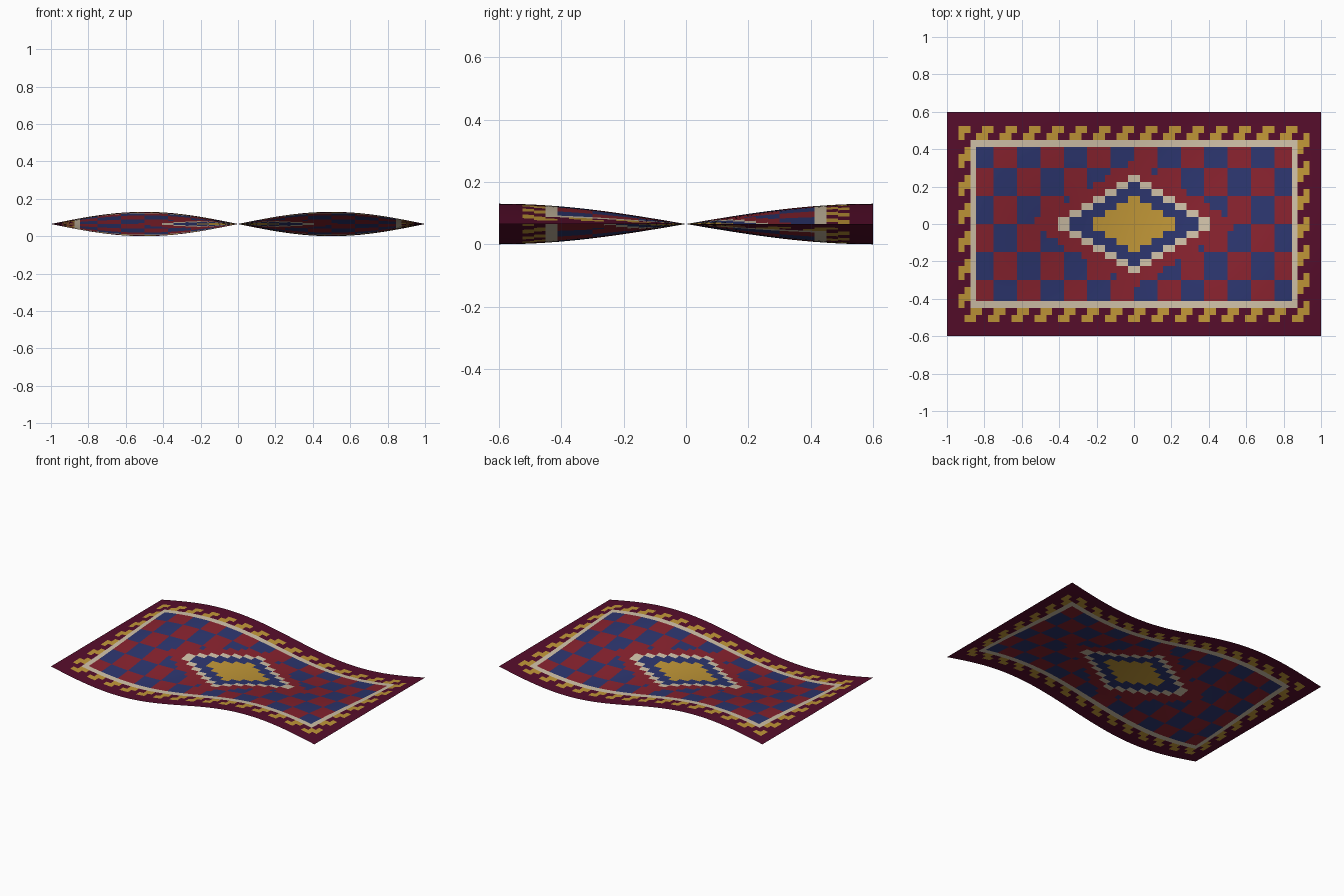
import bpy
import bmesh
from math import sin, pi

if "Cube" in bpy.data.objects:
    bpy.data.objects.remove(bpy.data.objects["Cube"], do_unlink=True)

# Size of the rug, and the weave: one face per knot
LENGTH, WIDTH = 2.0, 1.2
COLS, ROWS = 64, 32
WAVE = 0.065


def linear(value):
    value /= 255
    return value / 12.92 if value < 0.04 else ((value + 0.055) / 1.055) ** 2.4


def make_material(name, rgb):
    colour = [linear(v) for v in rgb] + [1.0]
    mat = bpy.data.materials.new(name)
    mat.use_nodes = True
    mat.diffuse_color = colour
    shader = mat.node_tree.nodes["Principled BSDF"]
    shader.inputs["Base Color"].default_value = colour
    shader.inputs["Roughness"].default_value = 0.9
    return mat


BURGUNDY, RED, BLUE, GOLD, CREAM = range(5)
materials = [
    make_material("burgundy wool", (86, 13, 43)),
    make_material("red wool", (135, 34, 46)),
    make_material("blue wool", (44, 53, 110)),
    make_material("gold wool", (192, 150, 55)),
    make_material("cream wool", (207, 192, 167)),
]


def knot_colour(col, row):
    """Colour of one knot, with rows counted from the back edge."""
    edge = min(col, row, COLS - 1 - col, ROWS - 1 - row)
    # Outer border with slanted gold links, then a cream frame
    if edge < 4:
        link = edge >= 2 and (col + row) % 4 < 2
        return GOLD if link else BURGUNDY
    if edge == 4:
        return CREAM
    # Stepped diamond medallion
    reach = abs(col - (COLS - 1) / 2) + 2 * abs(row - (ROWS - 1) / 2)
    for limit, colour in ((8, GOLD), (12, BLUE), (14, CREAM), (18, RED)):
        if reach < limit:
            return colour
    # Checkered field
    return RED if (col // 4 + row // 4) % 2 else BLUE


# Rug sheet, rippled so that the two long edges wave in opposite directions
bm = bmesh.new()
grid = []
for row in range(ROWS + 1):
    y = WIDTH * (0.5 - row / ROWS)
    line = []
    for col in range(COLS + 1):
        x = LENGTH * (col / COLS - 0.5)
        z = WAVE * (1 - sin(pi * x) * sin(pi * y / WIDTH))
        line.append(bm.verts.new((x, y, z)))
    grid.append(line)

for row in range(ROWS):
    for col in range(COLS):
        face = bm.faces.new((grid[row + 1][col], grid[row + 1][col + 1],
                             grid[row][col + 1], grid[row][col]))
        face.material_index = knot_colour(col, row)
        face.smooth = True

mesh = bpy.data.meshes.new("rug")
bm.to_mesh(mesh)
bm.free()
for mat in materials:
    mesh.materials.append(mat)
rug = bpy.data.objects.new("rug", mesh)
bpy.context.collection.objects.link(rug)
